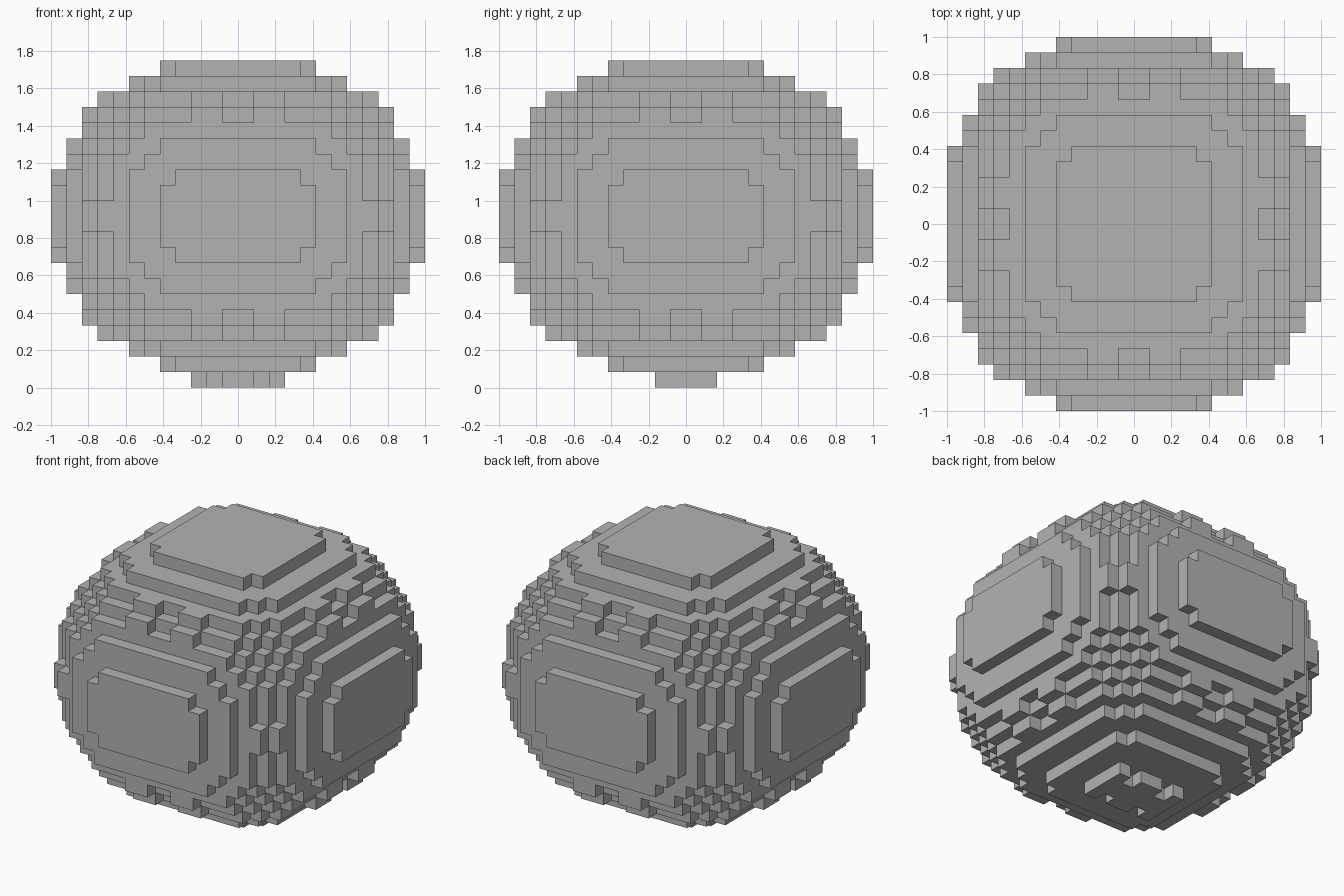
import bpy
import bmesh
from mathutils import Vector

if "Cube" in bpy.data.objects:
    bpy.data.objects.remove(bpy.data.objects["Cube"])

UNIT = 1 / 12      # edge of one block
RADIUS = 10        # radius of each ball, in blocks
SHIFT = 2          # the body is a union of balls moved this far in x and y

# Single plain grey
grey = bpy.data.materials.new("plain grey")
grey.use_nodes = True
colour = (0.45, 0.45, 0.45, 1)
grey.diffuse_color = colour
grey.node_tree.nodes["Principled BSDF"].inputs["Base Color"].default_value = colour


def build_blocks(name, cells):
    """Make the outer skin of a set of block cells (lower corners)."""
    bm = bmesh.new()
    for cell in cells:
        for axis in range(3):
            for sign in (-1, 1):
                neighbour = list(cell)
                neighbour[axis] += sign
                if tuple(neighbour) in cells:
                    continue
                normal, u = Vector((0, 0, 0)), Vector((0, 0, 0))
                normal[axis] = sign
                u[(axis + 1) % 3] = 1
                v = normal.cross(u)
                centre = Vector(cell) + Vector((0.5, 0.5, 0.5)) + normal / 2
                corners = [centre + (u * a + v * b) / 2
                           for a, b in ((-1, -1), (1, -1), (1, 1), (-1, 1))]
                bm.faces.new([bm.verts.new(c * UNIT) for c in corners])
    bmesh.ops.remove_doubles(bm, verts=bm.verts, dist=UNIT / 100)
    mesh = bpy.data.meshes.new(name)
    bm.to_mesh(mesh)
    bm.free()
    mesh.materials.append(grey)
    obj = bpy.data.objects.new(name, mesh)
    bpy.context.collection.objects.link(obj)
    return obj


def in_body(x, y, z):
    """True if the cell centre lies in any of the four shifted balls."""
    dx, dy, dz = (abs(abs(x + 0.5) - SHIFT), abs(abs(y + 0.5) - SHIFT), z + 0.5)
    return dx * dx + dy * dy + dz * dz <= RADIUS ** 2


# Rounded body, resting one block above the ground
reach = RADIUS + SHIFT
body_cells = {(x, y, z + RADIUS + 1)
              for x in range(-reach, reach)
              for y in range(-reach, reach)
              for z in range(-RADIUS, RADIUS)
              if in_body(x, y, z)}
build_blocks("body", body_cells)

# Small foot with four notches in its front and back edges
foot_cells = {(x, y, 0)
              for x in range(-3, 3)
              for y in range(-2, 2)
              if not (abs(x + 0.5) == 1.5 and abs(y + 0.5) == 1.5)}
build_blocks("foot", foot_cells)
